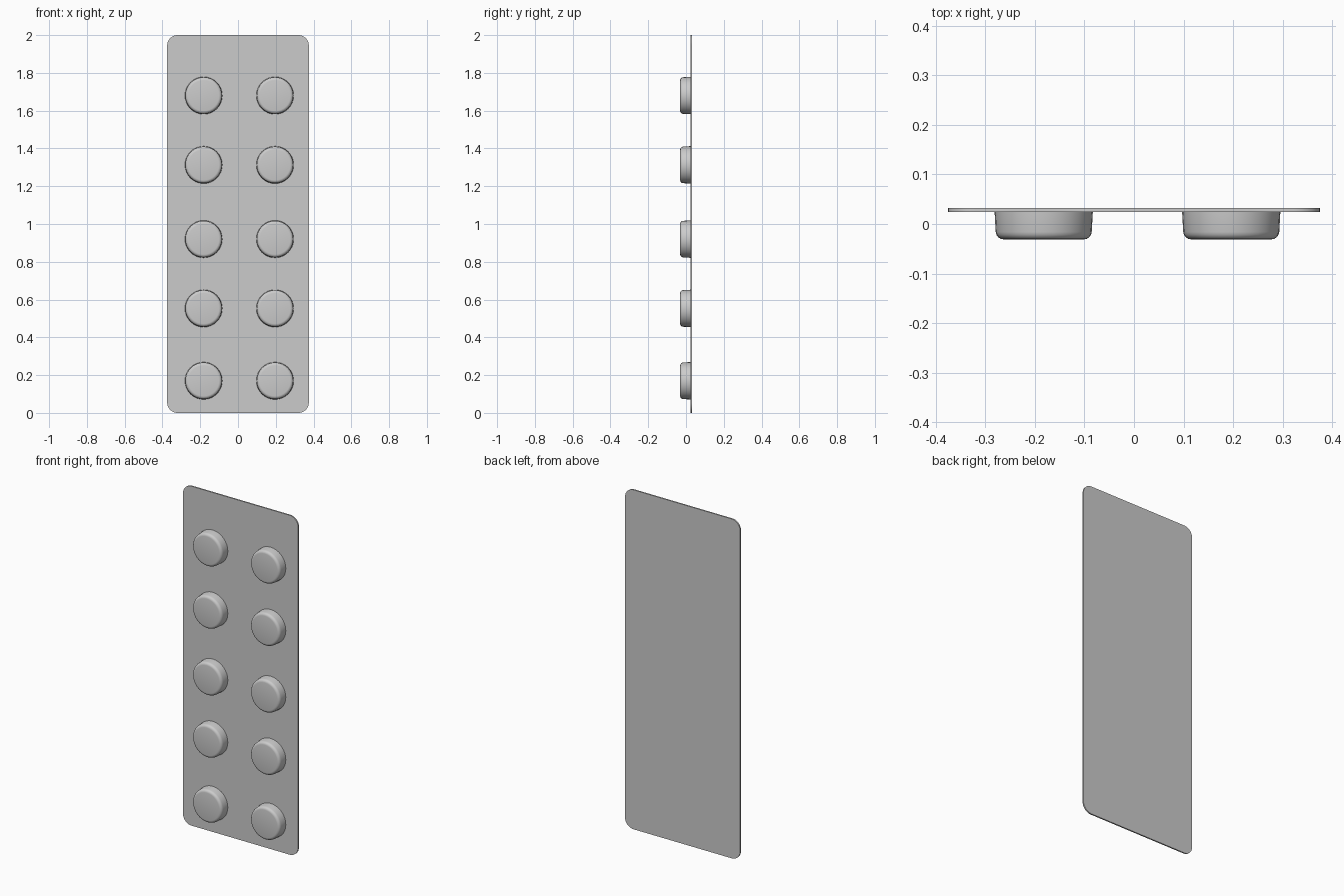
import bpy, bmesh, math
from mathutils import Matrix, Vector

cube = bpy.data.objects.get("Cube")
if cube:
    bpy.data.objects.remove(cube, do_unlink=True)

grey = bpy.data.materials.new("light grey")
grey.use_nodes = True
colour = (0.6, 0.6, 0.6, 1)
grey.diffuse_color = colour
grey.node_tree.nodes["Principled BSDF"].inputs["Base Color"].default_value = colour

PLATE_FRONT, PLATE_BACK, DOME_FRONT = 0.024, 0.032, -0.031


def finish(bm, name):
    bmesh.ops.recalc_face_normals(bm, faces=bm.faces)
    mesh = bpy.data.meshes.new(name)
    bm.to_mesh(mesh)
    bm.free()
    mesh.materials.append(grey)
    obj = bpy.data.objects.new(name, mesh)
    bpy.context.collection.objects.link(obj)
    bpy.ops.object.select_all(action="DESELECT")
    obj.select_set(True)
    bpy.context.view_layer.objects.active = obj
    bpy.ops.object.shade_smooth_by_angle(angle=math.radians(35))
    return obj


# Thin backing card with rounded corners
bm = bmesh.new()
bmesh.ops.create_cube(bm, size=1)
bmesh.ops.scale(bm, vec=(0.75, PLATE_BACK - PLATE_FRONT, 2), verts=bm.verts)
bmesh.ops.translate(bm, vec=(0, (PLATE_FRONT + PLATE_BACK) / 2, 1), verts=bm.verts)
corners = [e for e in bm.edges
           if abs(e.verts[0].co.y - e.verts[1].co.y) > 0.001]
bmesh.ops.bevel(bm, geom=corners, offset=0.055, segments=8,
                profile=0.5, affect="EDGES")
finish(bm, "backing_card")


# Round blisters with a softened front rim
def blister(name, x, z):
    bm = bmesh.new()
    depth = PLATE_FRONT - DOME_FRONT
    middle = Vector((x, (PLATE_FRONT + DOME_FRONT) / 2, z))
    place = Matrix.Translation(middle) @ Matrix.Rotation(math.pi / 2, 4, "X")
    bmesh.ops.create_cone(bm, cap_ends=True, segments=32, radius1=0.099,
                          radius2=0.096, depth=depth, matrix=place)
    rim = [e for e in bm.edges
           if all(v.co.y < DOME_FRONT + 0.001 for v in e.verts)]
    bmesh.ops.bevel(bm, geom=rim, offset=0.015, segments=4,
                    profile=0.5, affect="EDGES")
    finish(bm, name)


for row, z in enumerate((0.17, 0.553, 0.92, 1.313, 1.68), 1):
    for side, x in (("right", -0.182), ("left", 0.196)):
        blister(f"blister_{side}_{row}", x, z)
